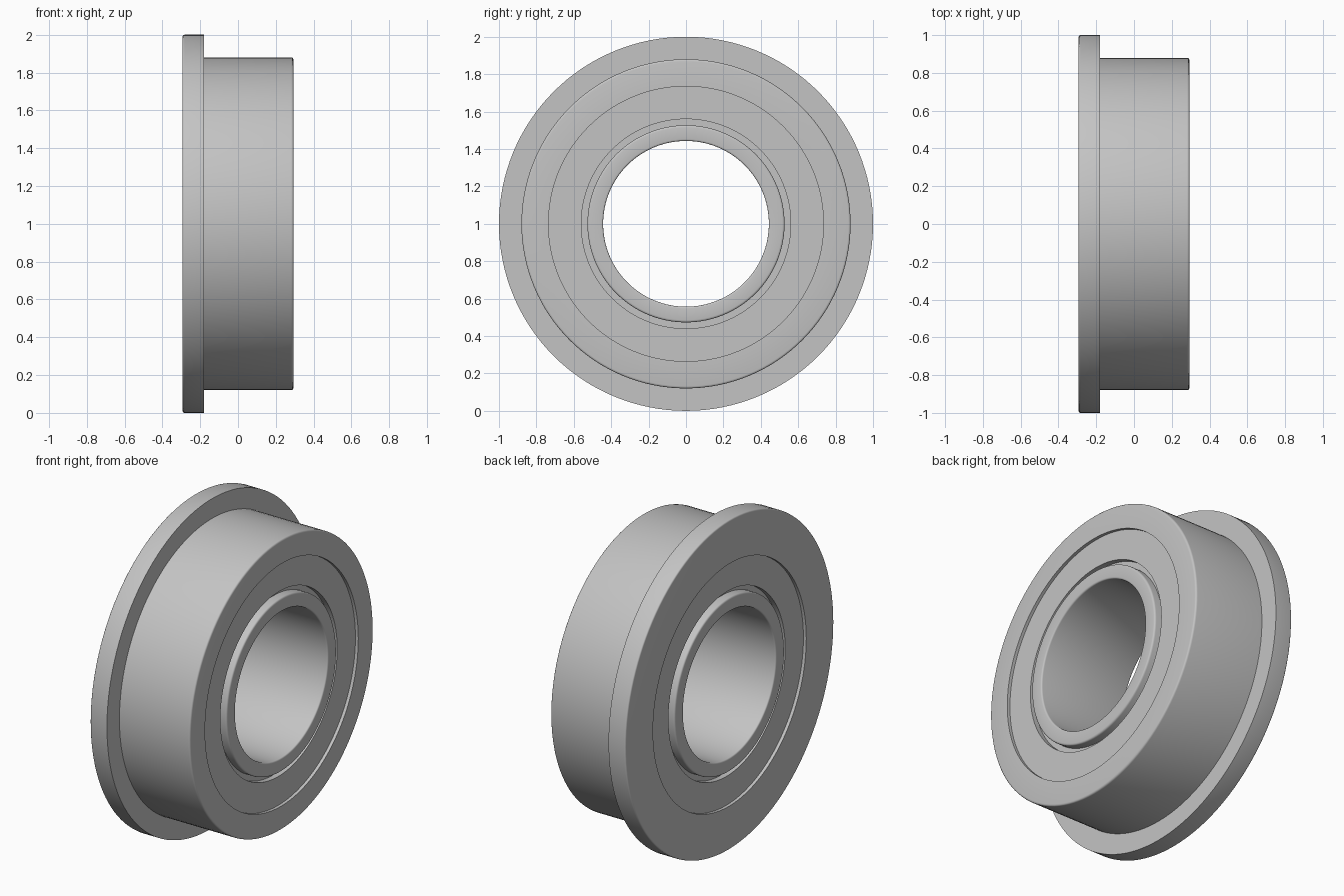
import bpy
import bmesh
import math
from mathutils import Matrix, Vector

SEGMENTS = 128
HALF = 0.293      # half width of the bearing
SHIELD = 0.274    # outer face of the shields
FLOOR = 0.24      # bottom of the gap around the inner ring

cube = bpy.data.objects.get("Cube")
if cube:
    bpy.data.objects.remove(cube, do_unlink=True)

# One steel colour for the whole bearing
steel = bpy.data.materials.new("steel_grey")
steel.use_nodes = True
colour = (0.55, 0.55, 0.55, 1)
steel.diffuse_color = colour
steel.node_tree.nodes["Principled BSDF"].inputs["Base Color"].default_value = colour


def rounded(corners, steps=3):
    """Replace each (x, radius, rounding) corner by a small curve."""
    path = []
    for i, (x, r, size) in enumerate(corners):
        p = Vector((x, 0, r))
        if size == 0:
            path.append(p)
            continue
        before, after = corners[i - 1], corners[(i + 1) % len(corners)]
        a = p + (Vector((before[0], 0, before[1])) - p).normalized() * size
        b = p + (Vector((after[0], 0, after[1])) - p).normalized() * size
        for k in range(steps + 1):
            t = k / steps
            path.append(a * (1 - t) ** 2 + p * 2 * t * (1 - t) + b * t ** 2)
    return path


def lathe(name, corners):
    """Turn a closed profile around the bearing's x axis."""
    path = rounded(corners)
    bm = bmesh.new()
    rings = []
    for s in range(SEGMENTS):
        turn = Matrix.Rotation(math.tau * s / SEGMENTS, 3, 'X')
        rings.append([bm.verts.new(turn @ p) for p in path])
    n = len(path)
    for s, ring in enumerate(rings):
        following = rings[(s + 1) % SEGMENTS]
        for i in range(n):
            j = (i + 1) % n
            bm.faces.new((ring[i], ring[j], following[j], following[i]))
    bmesh.ops.recalc_face_normals(bm, faces=bm.faces)
    mesh = bpy.data.meshes.new(name)
    bm.to_mesh(mesh)
    bm.free()
    mesh.materials.append(steel)
    obj = bpy.data.objects.new(name, mesh)
    obj.location.z = 1
    bpy.context.collection.objects.link(obj)
    bpy.ops.object.select_all(action='DESELECT')
    obj.select_set(True)
    bpy.context.view_layer.objects.active = obj
    bpy.ops.object.shade_smooth_by_angle(angle=math.radians(35))
    return obj


# Outer ring with its flange on the right-hand (-x) end
lathe("flanged_outer_ring", [
    (-HALF, 0.735, 0), (-HALF, 1, 0.01), (-0.18, 1, 0),
    (-0.18, 0.88, 0), (HALF, 0.88, 0.012), (HALF, 0.735, 0)])

# Inner ring with rounded rims
lathe("inner_ring", [
    (-HALF, 0.443, 0.01), (-HALF, 0.527, 0.012),
    (HALF, 0.527, 0.012), (HALF, 0.443, 0.01)])

# Recessed shields, and the seals closing the gap behind them
for side, label in ((-1, "right"), (1, "left")):
    lathe(label + "_shield", [
        (side * FLOOR, 0.56, 0), (side * SHIELD, 0.56, 0),
        (side * SHIELD, 0.735, 0), (side * FLOOR, 0.735, 0)])
    lathe(label + "_seal", [
        (side * (FLOOR - 0.03), 0.527, 0), (side * FLOOR, 0.527, 0),
        (side * FLOOR, 0.6, 0), (side * (FLOOR - 0.03), 0.6, 0)])
